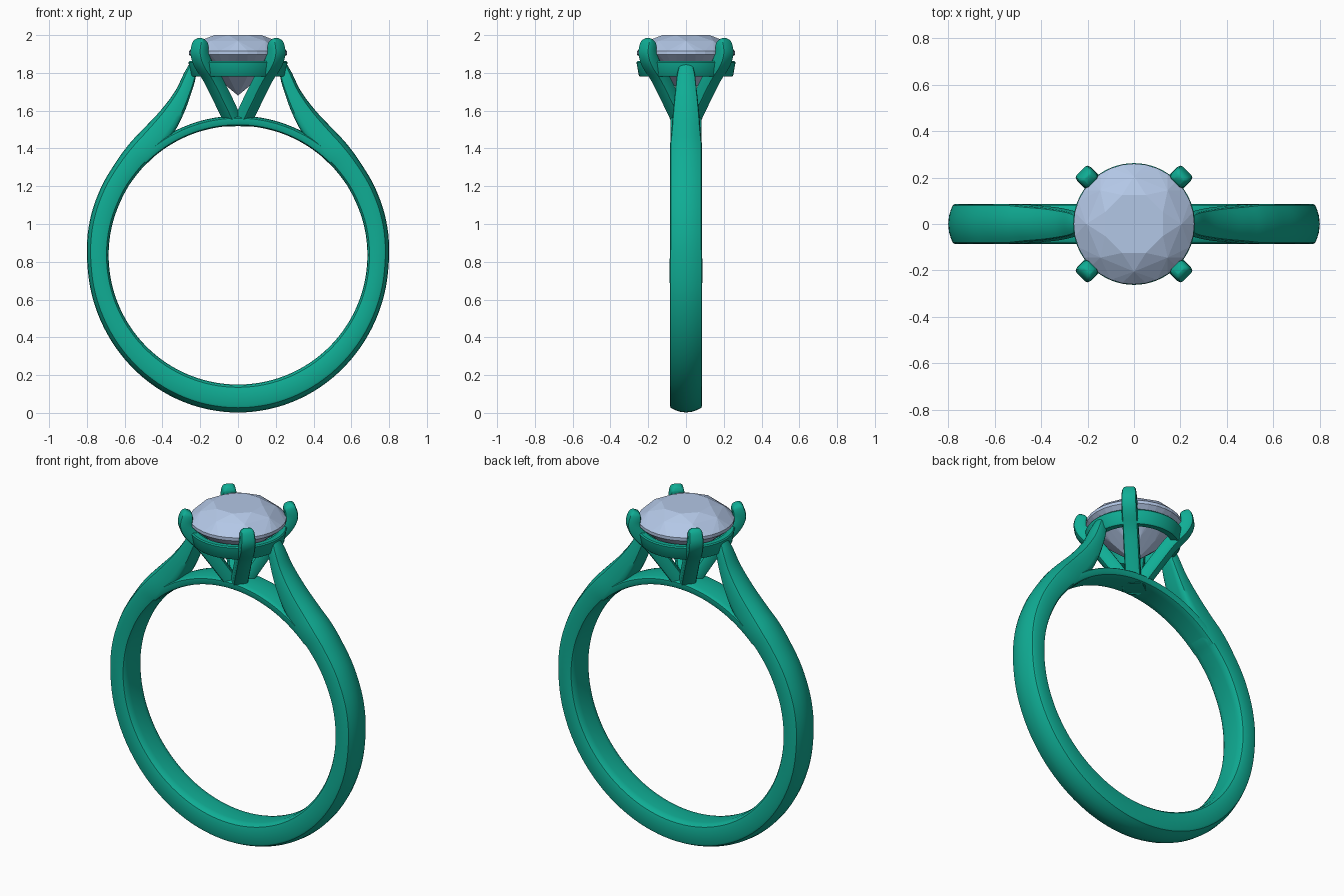
import bpy, bmesh
from math import sin, cos, pi, radians
from mathutils import Vector

if "Cube" in bpy.data.objects:
    bpy.data.objects.remove(bpy.data.objects["Cube"])

def material(name, rgb):
    m = bpy.data.materials.new(name)
    m.diffuse_color = (*rgb, 1)
    m.use_nodes = True
    m.node_tree.nodes["Principled BSDF"].inputs["Base Color"].default_value = m.diffuse_color
    return m

METAL = material("green_metal", (0.005, 0.42, 0.30))
GEM = material("pale_gem", (0.45, 0.57, 0.79))

def finish(name, bm, mat, smooth=35):
    bmesh.ops.recalc_face_normals(bm, faces=bm.faces[:])
    me = bpy.data.meshes.new(name)
    bm.to_mesh(me)
    bm.free()
    ob = bpy.data.objects.new(name, me)
    bpy.context.collection.objects.link(ob)
    me.materials.append(mat)
    if smooth:
        bpy.ops.object.select_all(action='DESELECT')
        ob.select_set(True)
        bpy.context.view_layer.objects.active = ob
        bpy.ops.object.shade_smooth_by_angle(angle=radians(smooth))
    return ob

def loft(name, loops, closed=False, smooth=35):
    bm = bmesh.new()
    rings = [[bm.verts.new(p) for p in loop] for loop in loops]
    pairs = list(zip(rings, rings[1:]))
    if closed:
        pairs.append((rings[-1], rings[0]))
    else:
        bm.faces.new(rings[0])
        bm.faces.new(rings[-1])
    for a, b in pairs:
        for i in range(len(a)):
            j = (i + 1) % len(a)
            bm.faces.new((a[i], a[j], b[j], b[i]))
    return finish(name, bm, METAL, smooth)

def spline(pts, steps):
    """Catmull-Rom interpolation of tuples of any length."""
    p = [Vector(q) for q in pts]
    p = [p[0]] + p + [p[-1]]
    out = []
    for a, b, c, d in zip(p, p[1:], p[2:], p[3:]):
        for k in range(steps):
            t = k / steps
            out.append(0.5 * (2 * b + (c - a) * t + (2 * a - 5 * b + 4 * c - d) * t * t
                              + (3 * b - a - 3 * c + d) * t ** 3))
    return out + [p[-1]]

# Band cross-section: (depth from inside to outside, side), soft inside, domed outside
HALF = [(0, 0.5), (0.03, 0.8), (0.1, 0.94), (0.24, 1), (0.75, 1),
        (0.83, 0.94), (0.9, 0.72), (0.97, 0.4)]
SECTION = [(0, 0)] + HALF + [(1, 0)] + [(u, -v) for u, v in reversed(HALF)]

def band_loop(s):
    ix, iz, ox, oz, w = s
    return [(ix + (ox - ix) * u, w * v, iz + (oz - iz) * u) for u, v in SECTION]

# Shank with shoulders rising to the head: inner x,z / outer x,z / half width
CZ, RI = 0.835, 0.685
half = [(0.215, 1.84, 0.25, 1.86, 0.03),
        (0.225, 1.77, 0.285, 1.80, 0.047),
        (0.245, 1.70, 0.335, 1.70, 0.058),
        (0.285, 1.59, 0.415, 1.595, 0.069),
        (0.345, 1.475, 0.505, 1.50, 0.077)]
for a, ox, oz in ((50, 0.575, 1.425), (42, 0.645, 1.33), (30, 0.727, 1.19), (15, 0.784, 1.02)):
    a = radians(a)
    half.append((RI * cos(a), CZ + RI * sin(a), ox, oz, 0.085))
for a in range(0, -90, -15):
    a = radians(a)
    half.append((RI * cos(a), CZ + RI * sin(a), 0.8 * cos(a), CZ + 0.833 * sin(a), 0.086))
bottom = [(0, CZ - RI, 0, 0.002, 0.086)]
mirror = [(-a, b, -c, d, e) for a, b, c, d, e in reversed(half)]
loft("shank", [band_loop(s) for s in spline(half + bottom + mirror, 5)])

# Bridge closing the finger hole under the head
bridge = []
for i in range(41):
    a = radians(45 + 90 * i / 40)
    bridge.append(band_loop((RI * cos(a), CZ + RI * sin(a),
                             0.738 * cos(a), CZ + 0.738 * sin(a), 0.082)))
loft("bridge", bridge)

# Tapered seat ring below the stone
profile = [(0.205, 1.785), (0.243, 1.78), (0.25, 1.787), (0.262, 1.855), (0.257, 1.862), (0.225, 1.86)]
loft("seat_ring", [[(r * cos(2 * pi * i / 64), r * sin(2 * pi * i / 64), z) for r, z in profile]
                   for i in range(64)], closed=True)

# Four prongs meeting at the bottom: radius, height, tangential and radial half sizes
path = spline([(0.03, 1.535, 0.042, 0.036), (0.11, 1.655, 0.042, 0.037), (0.195, 1.775, 0.042, 0.037),
               (0.262, 1.85, 0.042, 0.037), (0.287, 1.90, 0.041, 0.036), (0.284, 1.94, 0.039, 0.034),
               (0.277, 1.965, 0.033, 0.028), (0.272, 1.978, 0.019, 0.016)], 4)
CORNERS = [(1, .6), (.88, .88), (.6, 1), (-.6, 1), (-.88, .88), (-1, .6),
           (-1, -.6), (-.88, -.88), (-.6, -1), (.6, -1), (.88, -.88), (1, -.6)]
for k, name in enumerate(("back_right", "back_left", "front_left", "front_right")):
    ang = radians(45 + 90 * k)
    out, side = Vector((cos(ang), sin(ang), 0)), Vector((-sin(ang), cos(ang), 0))
    loops = []
    for i, (r, z, w, t) in enumerate(path):
        d = path[min(i + 1, len(path) - 1)] - path[max(i - 1, 0)]
        tan = Vector((d[0], d[1])).normalized()
        nrm = out * tan.y - Vector((0, 0, tan.x))
        loops.append([out * r + Vector((0, 0, z)) + side * (w * a) + nrm * (t * b) for a, b in CORNERS])
    loft(name + "_prong", loops, smooth=40)

# Faceted round stone: convex hull of table, crown, girdle and pavilion rings
bm = bmesh.new()
for n, r, z, turn in ((8, 0.135, 2.0, 0.5), (8, 0.205, 1.969, 0), (32, 0.26, 1.915, 0),
                      (32, 0.26, 1.897, 0), (8, 0.125, 1.777, 0.5)):
    for i in range(n):
        a = 2 * pi * (i + turn) / n
        bm.verts.new((r * cos(a), r * sin(a), z))
bm.verts.new((0, 0, 1.68))
bmesh.ops.convex_hull(bm, input=bm.verts[:])
finish("stone", bm, GEM, smooth=0)
